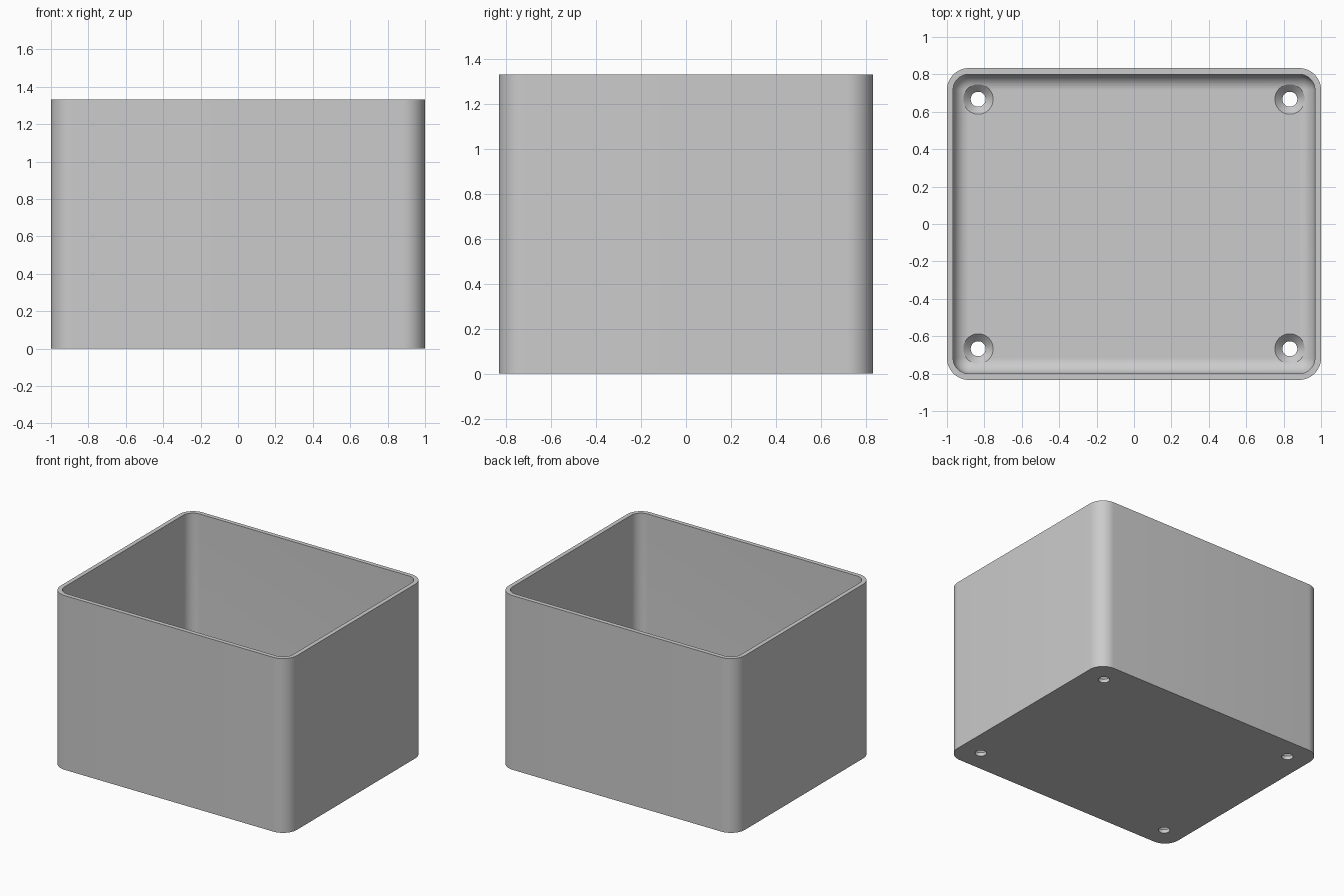
import bpy, bmesh, math

cube = bpy.data.objects.get("Cube")
if cube:
    bpy.data.objects.remove(cube, do_unlink=True)

WIDTH, DEPTH, HEIGHT = 2.0, 1.667, 1.333
WALL, FLOOR = 0.033, 0.067
OUTER_R = 0.117
INNER_R = OUTER_R - WALL
STEPS = 12

grey = bpy.data.materials.new("light grey")
grey.use_nodes = True
grey.diffuse_color = (0.6, 0.6, 0.6, 1)
grey.node_tree.nodes["Principled BSDF"].inputs["Base Color"].default_value = grey.diffuse_color


def rounded_rect(hx, hy, r, z):
    """Outline of a rectangle with rounded corners, counter-clockwise."""
    ring = []
    for quarter, (sx, sy) in enumerate([(1, 1), (-1, 1), (-1, -1), (1, -1)]):
        for i in range(STEPS + 1):
            a = math.pi / 2 * (quarter + i / STEPS)
            ring.append((sx * (hx - r) + r * math.cos(a), sy * (hy - r) + r * math.sin(a), z))
    return ring


def circle(cx, cy, r, z, sides=48):
    turns = [2 * math.pi * i / sides for i in range(sides)]
    return [(cx + r * math.cos(a), cy + r * math.sin(a), z) for a in turns]


def loft(name, rings):
    """Closed solid through a stack of outlines."""
    bm = bmesh.new()
    loops = [[bm.verts.new(p) for p in ring] for ring in rings]
    for low, high in zip(loops, loops[1:]):
        for i in range(len(low)):
            j = (i + 1) % len(low)
            bm.faces.new((low[i], low[j], high[j], high[i]))
    bm.faces.new(loops[0][::-1])
    bm.faces.new(loops[-1])
    bmesh.ops.remove_doubles(bm, verts=bm.verts, dist=0.0001)
    bmesh.ops.recalc_face_normals(bm, faces=bm.faces)
    mesh = bpy.data.meshes.new(name)
    bm.to_mesh(mesh)
    bm.free()
    mesh.materials.append(grey)
    obj = bpy.data.objects.new(name, mesh)
    bpy.context.collection.objects.link(obj)
    return obj


def cut(target, cutter):
    cutter.hide_render = True
    mod = target.modifiers.new("cut", "BOOLEAN")
    mod.operation, mod.solver, mod.object = "DIFFERENCE", "EXACT", cutter
    bpy.context.view_layer.objects.active = target
    bpy.ops.object.modifier_apply(modifier=mod.name)
    bpy.data.objects.remove(cutter, do_unlink=True)


# Outer block with rounded upright edges
box = loft("open_box", [rounded_rect(WIDTH / 2, DEPTH / 2, OUTER_R, z) for z in (0, HEIGHT)])

# Cavity with a rounded lower edge
rings = []
for i in range(STEPS + 1):
    a = math.pi / 2 * i / STEPS
    inset = INNER_R * (1 - math.sin(a))
    rings.append(rounded_rect(WIDTH / 2 - WALL - inset, DEPTH / 2 - WALL - inset,
                              INNER_R - inset, FLOOR + INNER_R * (1 - math.cos(a))))
rings.append(rounded_rect(WIDTH / 2 - WALL, DEPTH / 2 - WALL, INNER_R, HEIGHT + 0.1))
cut(box, loft("cavity_cutter", rings))

# Countersunk screw holes in the floor corners
for x in (-0.833, 0.833):
    for y in (-0.667, 0.667):
        profile = [(0.04, -0.05), (0.04, FLOOR - 0.04), (0.08, FLOOR), (0.08, FLOOR + 0.06)]
        cut(box, loft("screw_hole_cutter", [circle(x, y, r, z) for r, z in profile]))

# Smooth the curves, keep the hard edges
bpy.ops.object.select_all(action="DESELECT")
box.select_set(True)
bpy.context.view_layer.objects.active = box
bpy.ops.object.shade_smooth_by_angle(angle=math.radians(30))
